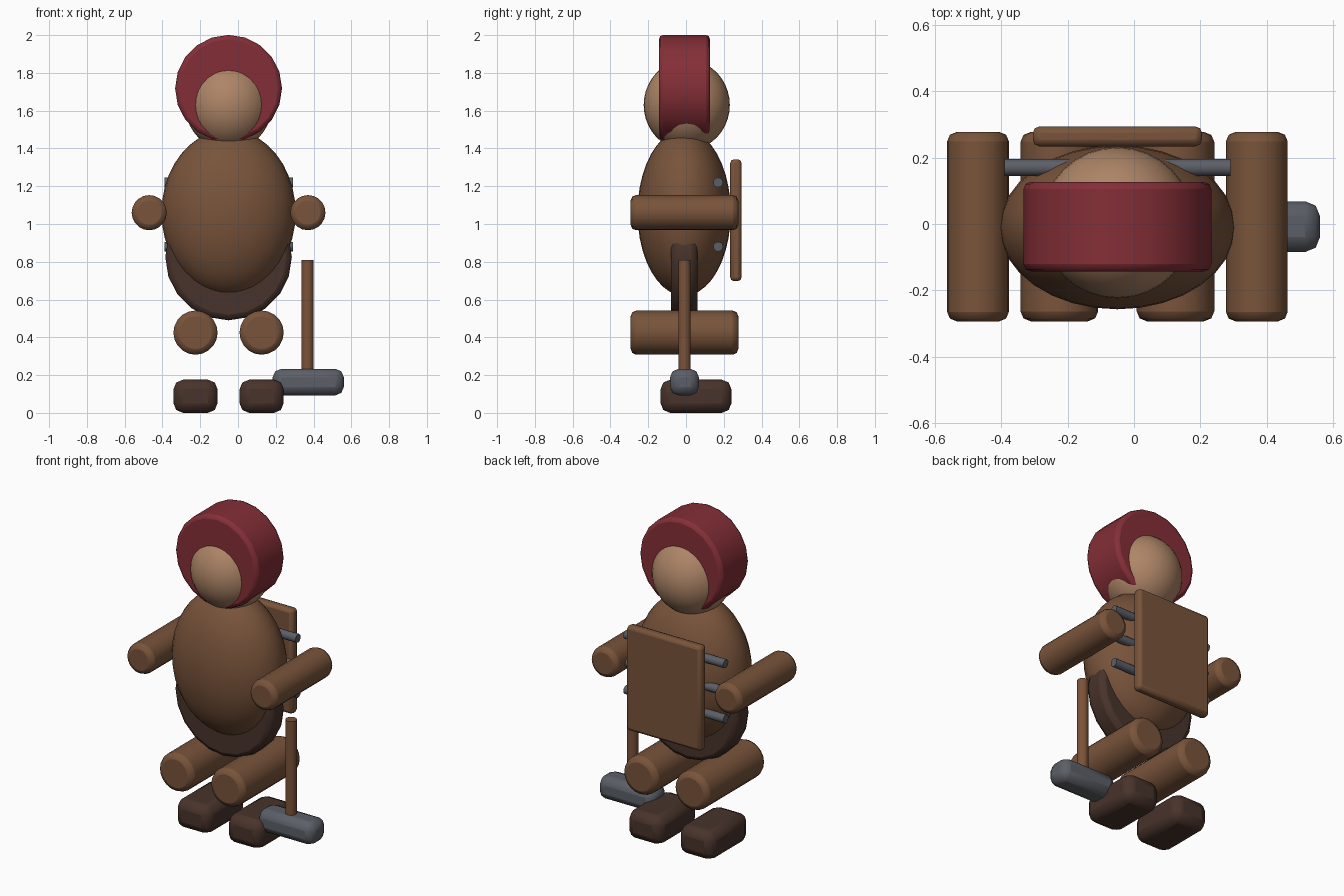
import bpy, math

if "Cube" in bpy.data.objects:
    bpy.data.objects.remove(bpy.data.objects["Cube"])

CX, CY = -0.05, -0.008   # figure axis (the hammer shifts it off centre)


def mat(name, r, g, b):
    m = bpy.data.materials.new(name)
    m.diffuse_color = (r, g, b, 1)
    m.use_nodes = True
    m.node_tree.nodes["Principled BSDF"].inputs["Base Color"].default_value = m.diffuse_color
    return m


BROWN = mat("brown", 0.19, 0.088, 0.043)
DARK = mat("dark_brown", 0.065, 0.033, 0.024)
SKIN = mat("skin", 0.42, 0.235, 0.135)
RED = mat("red", 0.23, 0.028, 0.038)
WOOD = mat("wood", 0.20, 0.085, 0.04)
METAL = mat("metal", 0.105, 0.115, 0.135)


def finish(name, material, bevel=0, segments=2):
    ob = bpy.context.object
    ob.name = name
    ob.data.materials.append(material)
    bpy.ops.object.transform_apply(location=False, rotation=True, scale=True)
    if bevel:
        mod = ob.modifiers.new("bevel", 'BEVEL')
        mod.width, mod.segments = bevel, segments
        mod.limit_method, mod.angle_limit = 'ANGLE', math.radians(40)
    bpy.ops.object.shade_smooth_by_angle(angle=math.radians(35))
    return ob


def ball(name, loc, radii, material):
    bpy.ops.mesh.primitive_uv_sphere_add(segments=32, ring_count=20, location=loc)
    bpy.context.object.scale = radii
    return finish(name, material)


def rod(name, loc, radius, length, axis, material, bevel=0, sides=20):
    rot = {'x': (0, math.pi / 2, 0), 'y': (math.pi / 2, 0, 0), 'z': (0, 0, 0)}[axis]
    bpy.ops.mesh.primitive_cylinder_add(vertices=sides, radius=radius, depth=length,
                                        location=loc, rotation=rot)
    return finish(name, material, bevel)


def box(name, loc, size, material, bevel):
    bpy.ops.mesh.primitive_cube_add(size=1, location=loc)
    bpy.context.object.scale = size
    return finish(name, material, bevel)


# Torso, head, hair disc and hip disc
ball("torso", (CX, -0.01, 1.06), (0.355, 0.247, 0.44), BROWN)
ball("head", (CX, 0.004, 1.63), (0.23, 0.228, 0.24), SKIN)
rod("hair", (CX, CY, 1.718), 0.283, 0.27, 'y', RED, 0.022)
rod("hip_wrap", (CX, -0.01, 0.825), 0.335, 0.14, 'y', DARK, 0.03)

# Arms, legs and feet on both sides
for side, s in (("left", -1), ("right", 1)):
    rod(side + "_arm", (CX + s * 0.42, CY, 1.06), 0.093, 0.57, 'y', BROWN, 0.028)
    rod(side + "_leg", (CX + s * 0.175, CY, 0.425), 0.117, 0.57, 'y', BROWN, 0.03)
    box(side + "_foot", (CX + s * 0.175, 0.053, 0.088), (0.233, 0.375, 0.175), DARK, 0.05)

# Back board carried on three metal rods
box("back_board", (CX, 0.264, 1.02), (0.51, 0.06, 0.645), BROWN, 0.02)
for i in range(3):
    rod("back_rod", (CX, 0.17, 0.88 + 0.17 * i), 0.026, 0.68, 'x', METAL, sides=12)

# Hammer standing on its head
rod("hammer_handle", (0.368, CY, 0.49), 0.033, 0.64, 'z', WOOD, sides=12)
box("hammer_head", (0.372, CY, 0.163), (0.377, 0.153, 0.14), METAL, 0.045)
